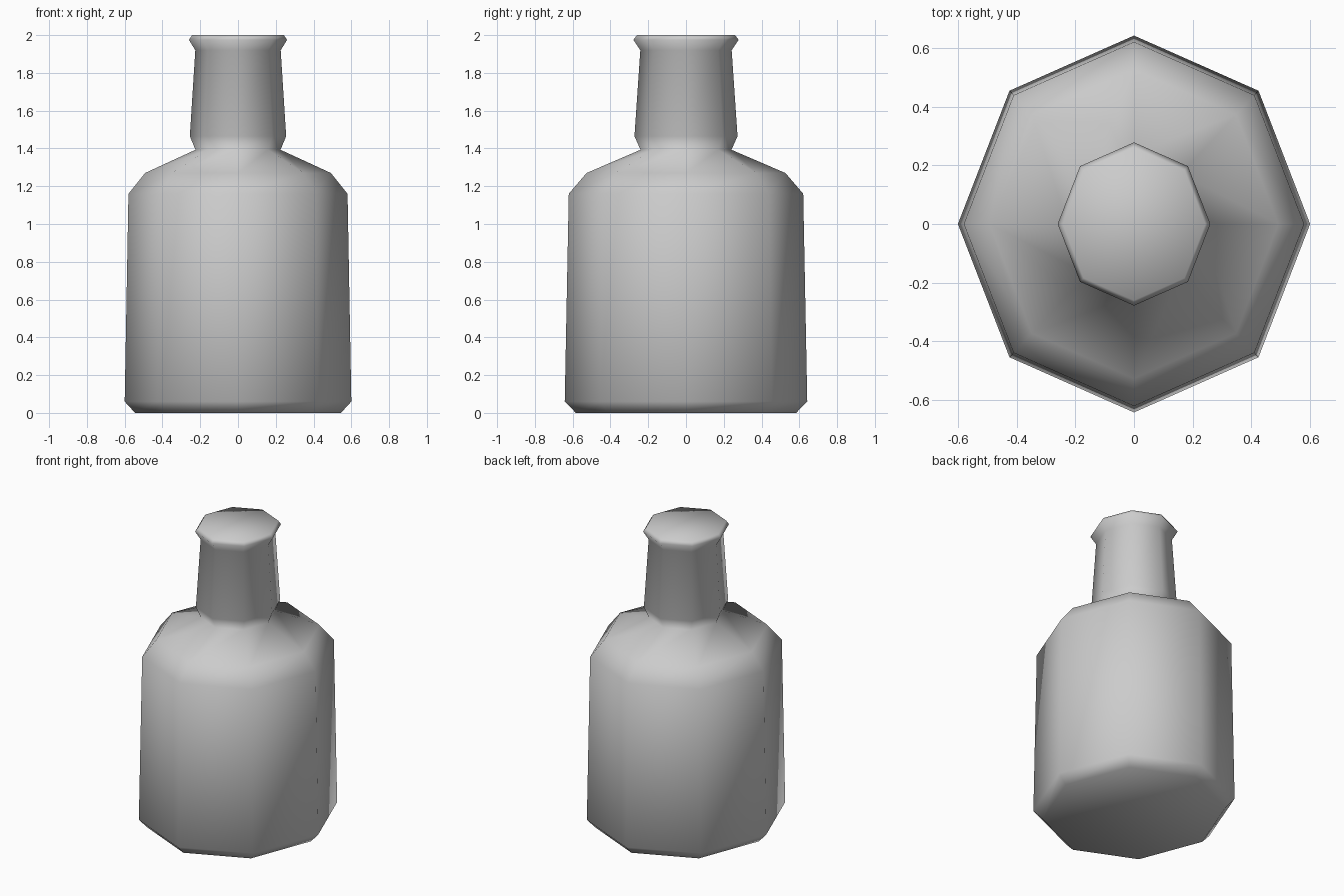
import bpy, bmesh, math

if "Cube" in bpy.data.objects:
    bpy.data.objects.remove(bpy.data.objects["Cube"])

SIDES = 8
Y_STRETCH = 1.07  # the bottle is slightly deeper than wide

# (radius along x, height) from base to lip
profile = [(0.545, 0.0), (0.60, 0.06), (0.58, 1.16), (0.492, 1.27),
           (0.225, 1.393), (0.255, 1.465), (0.226, 1.92), (0.26, 1.975), (0.243, 2.0)]

bm = bmesh.new()
rings = []
for r, z in profile:
    angles = [2 * math.pi * i / SIDES for i in range(SIDES)]
    rings.append([bm.verts.new((r * math.cos(a), r * Y_STRETCH * math.sin(a), z))
                  for a in angles])

# body, shoulder, neck and lip walls
for low, high in zip(rings, rings[1:]):
    for i in range(SIDES):
        j = (i + 1) % SIDES
        bm.faces.new((low[i], low[j], high[j], high[i]))

# closed base and top
bm.faces.new(rings[0][::-1])
bm.faces.new(rings[-1])
for f in bm.faces:
    f.smooth = True

mesh = bpy.data.meshes.new("bottle")
bm.to_mesh(mesh)
bm.free()
bottle = bpy.data.objects.new("bottle", mesh)
bpy.context.collection.objects.link(bottle)
